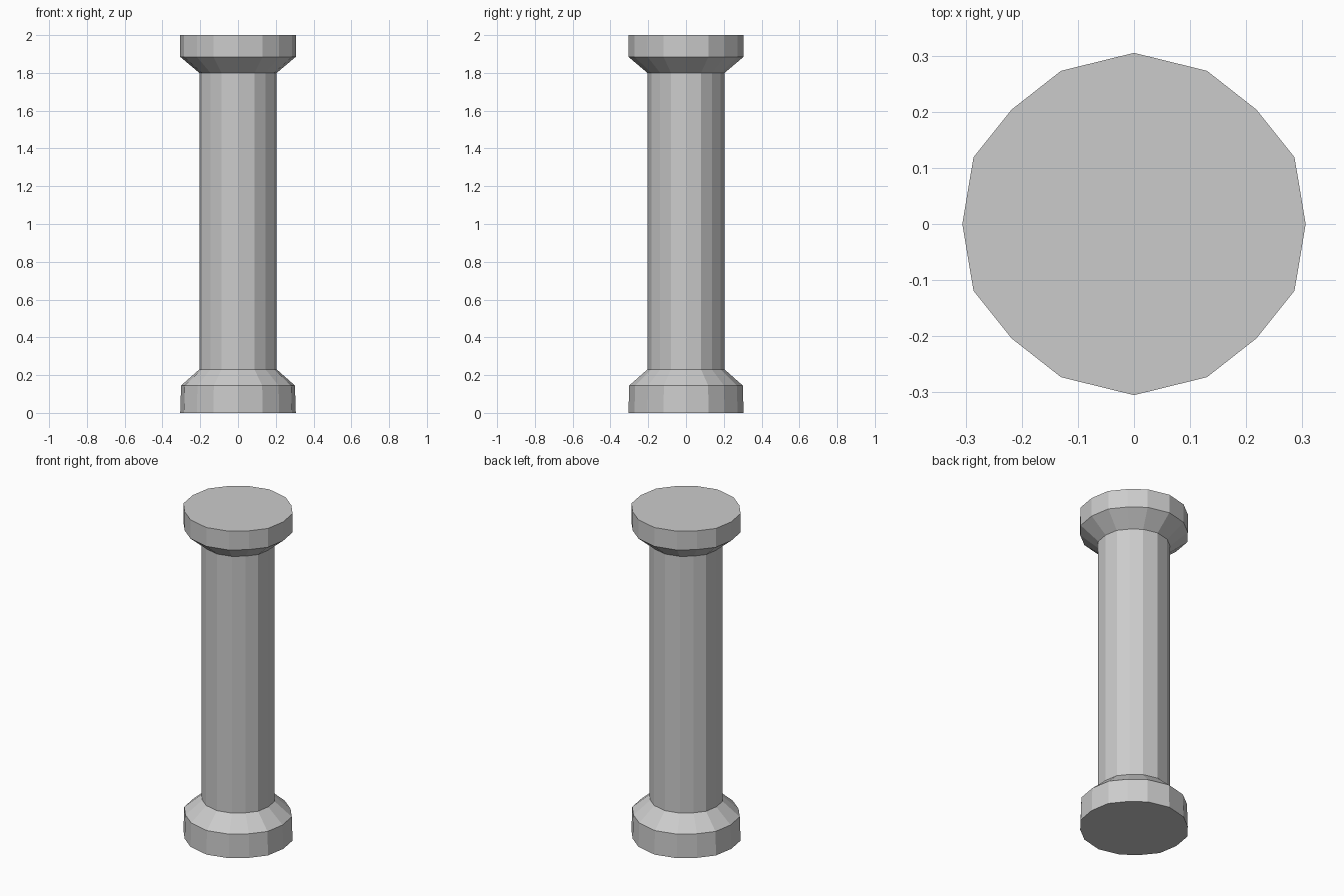
import bpy, bmesh

if "Cube" in bpy.data.objects:
    bpy.data.objects.remove(bpy.data.objects["Cube"])

# Slightly uneven 16-sided outline, mirrored from one quadrant
quad = [(0.306, 0.0), (0.286, 0.119), (0.218, 0.204), (0.13, 0.273)]
outline = quad + [(0.0, 0.305)] + [(-x, y) for x, y in reversed(quad)]
outline += [(x, -y) for x, y in reversed(outline[1:-1])]


def lofted_part(name, rings):
    """Stack scaled outlines (scale, z) and cap both ends."""
    bm = bmesh.new()
    loops = [[bm.verts.new((x * s, y * s, z)) for x, y in outline] for s, z in rings]
    n = len(outline)
    for a, b in zip(loops, loops[1:]):
        for i in range(n):
            j = (i + 1) % n
            bm.faces.new((a[i], a[j], b[j], b[i]))
    bm.faces.new(loops[0][::-1])
    bm.faces.new(loops[-1])
    mesh = bpy.data.meshes.new(name)
    bm.to_mesh(mesh)
    bm.free()
    obj = bpy.data.objects.new(name, mesh)
    bpy.context.collection.objects.link(obj)
    return obj


# One continuous column: base, shaft and flared capital
SHAFT = 0.67
lofted_part("column", [
    (1.0, 0.0), (0.985, 0.145),       # base block
    (SHAFT, 0.23), (SHAFT, 1.80),     # shaft
    (1.0, 1.885), (1.0, 2.0),         # capital
])
